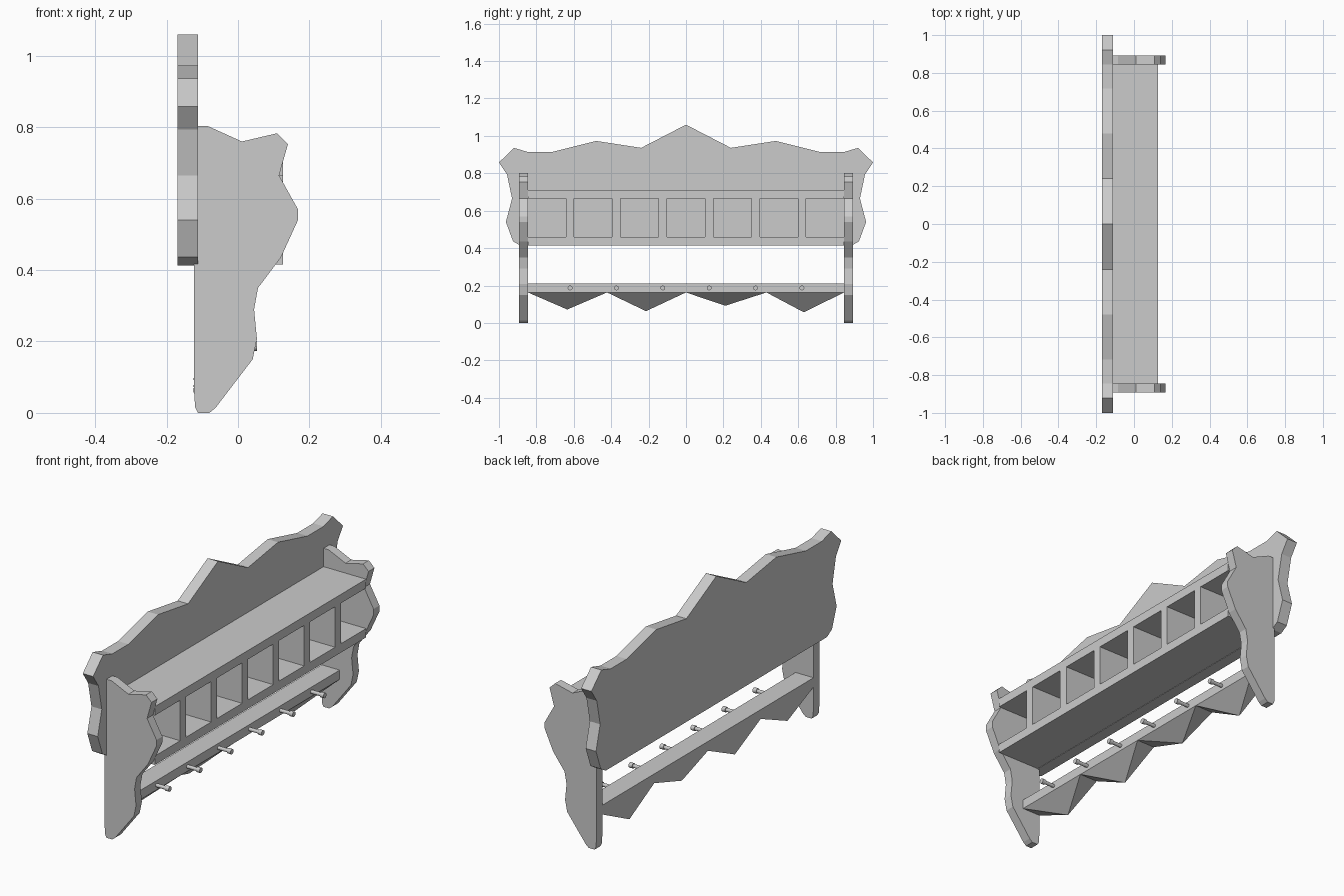
import bpy, bmesh
from mathutils import Matrix

if "Cube" in bpy.data.objects:
    bpy.data.objects.remove(bpy.data.objects["Cube"])


def finish(name, bm):
    bmesh.ops.recalc_face_normals(bm, faces=bm.faces)
    me = bpy.data.meshes.new(name)
    bm.to_mesh(me)
    bm.free()
    ob = bpy.data.objects.new(name, me)
    bpy.context.collection.objects.link(ob)
    return ob


def extrude_profile(name, pts, vec):
    bm = bmesh.new()
    face = bm.faces.new([bm.verts.new(p) for p in pts])
    res = bmesh.ops.extrude_face_region(bm, geom=[face], use_keep_orig=True)
    verts = [g for g in res["geom"] if isinstance(g, bmesh.types.BMVert)]
    bmesh.ops.translate(bm, verts=verts, vec=vec)
    return finish(name, bm)


def box(name, x0, x1, y0, y1, z0, z1):
    pts = [(x0, y0, z0), (x1, y0, z0), (x1, y0, z1), (x0, y0, z1)]
    return extrude_profile(name, pts, (0, y1 - y0, 0))


BACK, PANEL, SHELF, RAIL = -0.17, -0.112, 0.126, -0.022
SIDE_BACK, INNER, THICK = -0.123, 0.845, 0.047

# Scalloped back panel, mirrored half outline
half = [(0.24, 0.936), (0.48, 0.973), (0.717, 0.914), (0.845, 0.914),
        (0.92, 0.936), (1.0, 0.858), (0.957, 0.794), (0.93, 0.665),
        (0.963, 0.54), (0.925, 0.437), (0.885, 0.413)]
outline = [(0, 1.06)] + half + [(-y, z) for y, z in reversed(half)]
extrude_profile("back_panel", [(BACK, y, z) for y, z in outline], (PANEL - BACK, 0, 0))

# Shaped side brackets
side = [(SIDE_BACK, 0.803), (SIDE_BACK, 0.06), (-0.12, 0.015), (-0.112, 0.0),
        (-0.08, 0.0), (-0.063, 0.014), (0.041, 0.15), (0.053, 0.207),
        (0.045, 0.29), (0.056, 0.35), (0.12, 0.435), (0.168, 0.54),
        (0.168, 0.57), (0.115, 0.665), (0.14, 0.753), (0.109, 0.783),
        (0.011, 0.76), (-0.084, 0.803)]
for label, s in (("left", -1), ("right", 1)):
    extrude_profile(label + "_side_bracket", [(x, s * INNER, z) for x, z in side],
                    (0, s * THICK, 0))

# Cubby shelf: two boards and six dividers
box("shelf_top", PANEL, SHELF, -INNER, INNER, 0.665, 0.71)
box("shelf_bottom", PANEL, SHELF, -INNER, INNER, 0.415, 0.46)
for i in range(6):
    y = (i - 2.5) * 0.248
    box("cubby_divider", PANEL, SHELF, y - 0.0225, y + 0.0225, 0.46, 0.665)

# Peg rail
box("peg_rail", SIDE_BACK, RAIL, -INNER, INNER, 0.163, 0.21)

# Pointed valance: wedge pyramids with tips at the back
valleys = [-0.845, -0.422, 0.0, 0.43, 0.845]
tips = [(-0.635, 0.072), (-0.214, 0.063), (0.21, 0.092), (0.63, 0.057)]
for y0, y1, (yt, zt) in zip(valleys, valleys[1:], tips):
    bm = bmesh.new()
    base = [bm.verts.new((x, y, 0.163)) for x, y in
            ((SIDE_BACK, y0), (RAIL, y0), (RAIL, y1), (SIDE_BACK, y1))]
    tip = bm.verts.new((SIDE_BACK - 0.001, yt, zt))
    bm.faces.new(base)
    for i in range(4):
        bm.faces.new((base[i], base[(i + 1) % 4], tip))
    finish("valance_point", bm)

# Coat pegs with wider heads
for i in range(6):
    y = (i - 2.5) * 0.248
    bm = bmesh.new()
    for x0, x1, r in ((RAIL - 0.005, 0.035, 0.009), (0.033, 0.053, 0.013)):
        m = Matrix.Translation(((x0 + x1) / 2, y, 0.187)) @ Matrix.Rotation(1.5707963, 4, 'Y')
        bmesh.ops.create_cone(bm, cap_ends=True, segments=12, radius1=r, radius2=r,
                              depth=x1 - x0, matrix=m)
    finish("coat_peg", bm)
